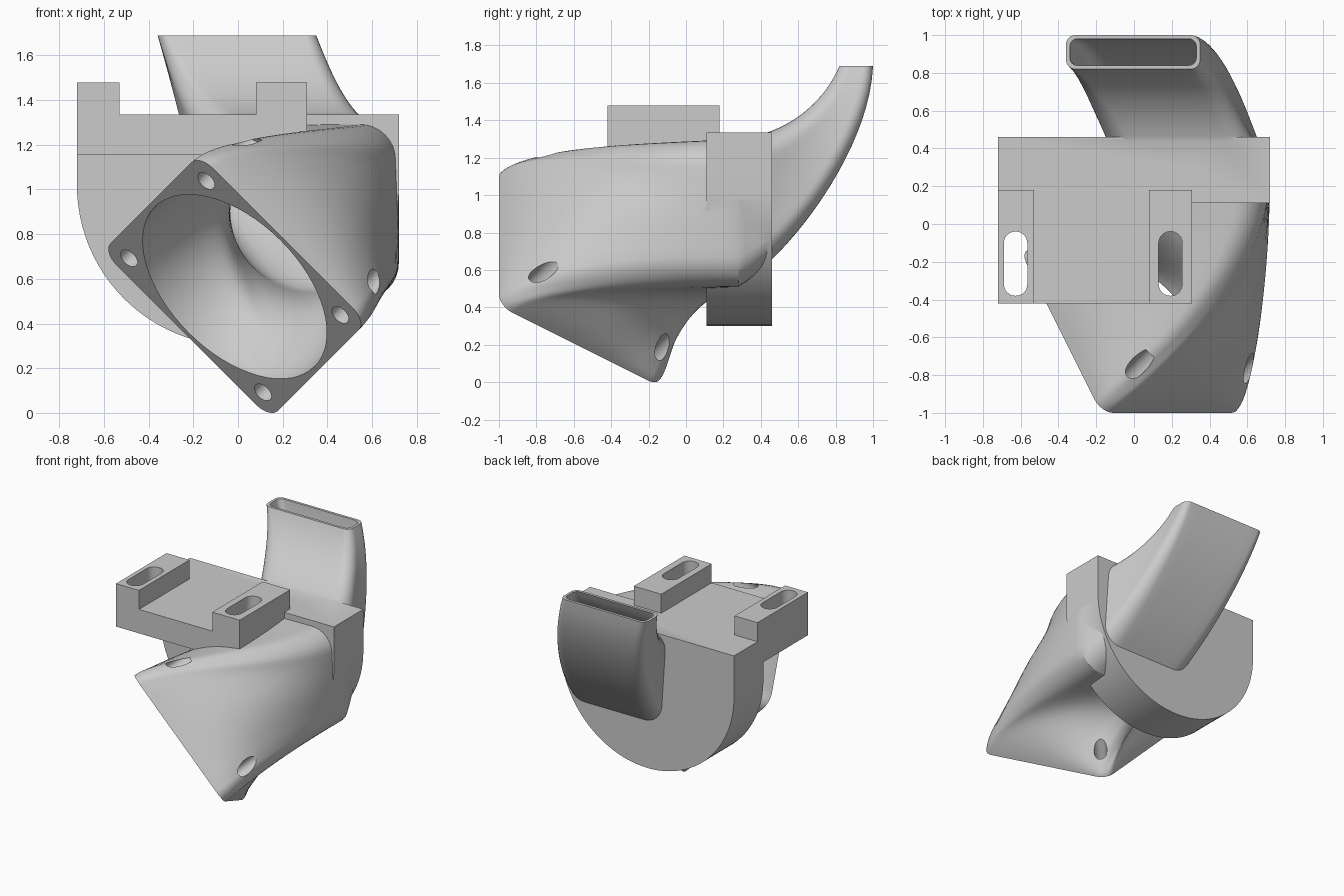
import bpy, bmesh, math
from mathutils import Vector

if "Cube" in bpy.data.objects:
    bpy.data.objects.remove(bpy.data.objects["Cube"])

K = 8                                   # segments per corner and per side
FAN_C = Vector((-0.015, -0.567, 0.565))  # fan plate centre
FAN_A = Vector((1, -2, 1)).normalized()  # in-plane axes of the plate
FAN_B = Vector((-1, 0, 1)).normalized()
FAN_N = Vector((1, 1, 1)).normalized()   # direction into the duct
MID = Vector((0.325, 0.28, 0.905))       # throat centre


def rounded(hw, hh, r):
    """Rounded rectangle, K segments per corner and per side."""
    pts, corners = [], [(1, 1), (-1, 1), (-1, -1), (1, -1)]
    for q, (sx, sy) in enumerate(corners):
        for i in range(K + 1):
            a = math.radians(90 * q + 90 * i / K)
            pts.append(Vector((sx * (hw - r) + r * math.cos(a), sy * (hh - r) + r * math.sin(a))))
        nx, ny = corners[(q + 1) % 4]
        a = math.radians(90 * (q + 1))
        end = Vector((nx * (hw - r) + r * math.cos(a), ny * (hh - r) + r * math.sin(a)))
        start = pts[-1].copy()
        pts += [start.lerp(end, i / K) for i in range(1, K)]
    return pts


def circle(r):
    n = 8 * K
    return [Vector((r * math.cos(t), r * math.sin(t)))
            for t in (math.radians(45) + (i - K / 2) * 2 * math.pi / n for i in range(n))]


def bez(p0, p1, p2, p3, t):
    s = 1 - t
    return p0 * s**3 + p1 * 3 * s * s * t + p2 * 3 * s * t * t + p3 * t**3


def make(name, bm):
    bmesh.ops.recalc_face_normals(bm, faces=bm.faces)
    me = bpy.data.meshes.new(name)
    bm.to_mesh(me)
    bm.free()
    ob = bpy.data.objects.new(name, me)
    bpy.context.collection.objects.link(ob)
    return ob


def loft(name, rings):
    bm = bmesh.new()
    vs = [[bm.verts.new(p) for p in ring] for ring in rings]
    n = len(vs[0])
    for a, b in zip(vs, vs[1:]):
        for i in range(n):
            bm.faces.new((a[i], a[(i + 1) % n], b[(i + 1) % n], b[i]))
    bm.faces.new(vs[0])
    bm.faces.new(vs[-1])
    return make(name, bm)


def prism(name, outline, vec):
    return loft(name, [outline, [p + Vector(vec) for p in outline]])


def box(name, x0, x1, y0, y1, z0, z1):
    base = [Vector((x, y, z0)) for x, y in ((x0, y0), (x1, y0), (x1, y1), (x0, y1))]
    return prism(name, base, (0, 0, z1 - z0))


def boolean(target, tool, op):
    m = target.modifiers.new(op, 'BOOLEAN')
    m.operation, m.object, m.solver = op, tool, 'EXACT'
    bpy.context.view_layer.objects.active = target
    bpy.ops.object.modifier_apply(modifier=m.name)
    bpy.data.objects.remove(tool)


def duct_rings(plate, throat, nozzle_profile):
    """Fan plate to throat, then throat to the curved outlet."""
    rings = [[] for _ in range(25)]
    for p, q in zip(plate, throat):
        p0 = FAN_C + FAN_A * p.x + FAN_B * p.y
        p3 = MID + Vector((q.x, 0, q.y))
        chord = (p3 - p0).length
        # walls leave the plate squarely, more so between the corners
        side = abs(math.cos(2 * math.atan2(p.y, p.x)))
        p1 = p0 + FAN_N * chord * (0.13 + 0.23 * side)
        left, low = 0.5 - q.x / 0.79, 0.5 - q.y / 0.79
        p2 = p3 - Vector((0, 1, 0.05 - 0.1 * low + 0.35 * left * low)) * 0.43 * chord
        for k, ring in enumerate(rings):
            ring.append(bez(p0, p1, p2, p3, k / 24))
    top = [Vector(p) for p in ((0.28, 1.30), (0.55, 1.33), (0.74, 1.50), (0.82, 1.69))]
    bot = [Vector(p) for p in ((0.28, 0.51), (0.53, 0.66), (0.98, 1.22), (1.00, 1.69))]
    for k in range(1, 21):
        t = k / 20
        a, b = bez(*top, t), bez(*bot, t)
        c, d = (a + b) / 2, (a - b).normalized()
        hw, hh = 0.395 - 0.04 * t, (a - b).length / 2
        ring = []
        for p in nozzle_profile(t, hw, hh):
            # the upper wall shifts sideways ahead of the lower wall
            cx = 0.325 - 0.33 * (t + 0.33 * t * (1 - t) * p.y / hh)
            ring.append(Vector((cx + p.x, c.x + d.x * p.y, c.y + d.y * p.y)))
        rings.append(ring)
    return rings


# Outer duct skin
duct = loft("fan_duct", duct_rings(
    rounded(0.53, 0.53, 0.087), rounded(0.395, 0.395, 0.16),
    lambda t, hw, hh: rounded(hw, hh, 0.16 - 0.11 * t)))

# Round-bottomed clamp block behind the bracket
prof = [Vector((0.721, 0.11, 1.335)), Vector((-0.721, 0.11, 1.335))]
prof += [Vector((-0.721 * math.cos(a), 0.11, 1.02 - 0.72 * math.sin(a)))
         for a in (math.pi * i / 48 for i in range(49))]
boolean(duct, prism("clamp_block", prof, (0, 0.35, 0)), 'UNION')

# Mounting bracket with two raised tabs
boolean(duct, box("bracket_plate", -0.721, 0.308, -0.42, 0.30, 1.155, 1.335), 'UNION')
for x0, x1 in ((-0.721, -0.53), (0.08, 0.308)):
    boolean(duct, box("bracket_tab", x0, x1, -0.42, 0.18, 1.2, 1.478), 'UNION')


# Air passage: round fan opening, round throat, thin-walled outlet
def inner_profile(t, hw, hh):
    w = 0.02
    rect = rounded(hw - w, hh - w, min(0.15 - 0.11 * t, hh - w - 0.01))
    s = min(1, t * 1.6)
    s = s * s * (3 - 2 * s)
    k = min(1, (hh - w) / 0.36)
    return [Vector((c.x, c.y * k)).lerp(r, s) for c, r in zip(circle(0.36), rect)]


air = duct_rings(circle(0.505), circle(0.36), inner_profile)
air.insert(0, [p - FAN_N * 0.03 for p in air[0]])
air.append([p + Vector((0, 0, 0.03)) for p in air[-1]])
boolean(duct, loft("air_passage", air), 'DIFFERENCE')

# Screw holes through the plate corners
for sa in (-1, 1):
    for sb in (-1, 1):
        c = FAN_C + (FAN_A * sa + FAN_B * sb) * 0.424 - FAN_N * 0.03
        ring = [c + FAN_A * p.x + FAN_B * p.y for p in circle(0.046)]
        boolean(duct, prism("screw_hole", ring, FAN_N * 0.4), 'DIFFERENCE')

# Adjustment slots in the tabs
for cx in (-0.627, 0.193):
    ring = [Vector((cx + p.x, -0.21 + p.y, 1.15)) for p in rounded(0.062, 0.17, 0.061)]
    boolean(duct, prism("slot", ring, (0, 0, 0.4)), 'DIFFERENCE')

bpy.ops.object.select_all(action='DESELECT')
duct.select_set(True)
bpy.context.view_layer.objects.active = duct
bpy.ops.object.shade_smooth_by_angle(angle=math.radians(30))
